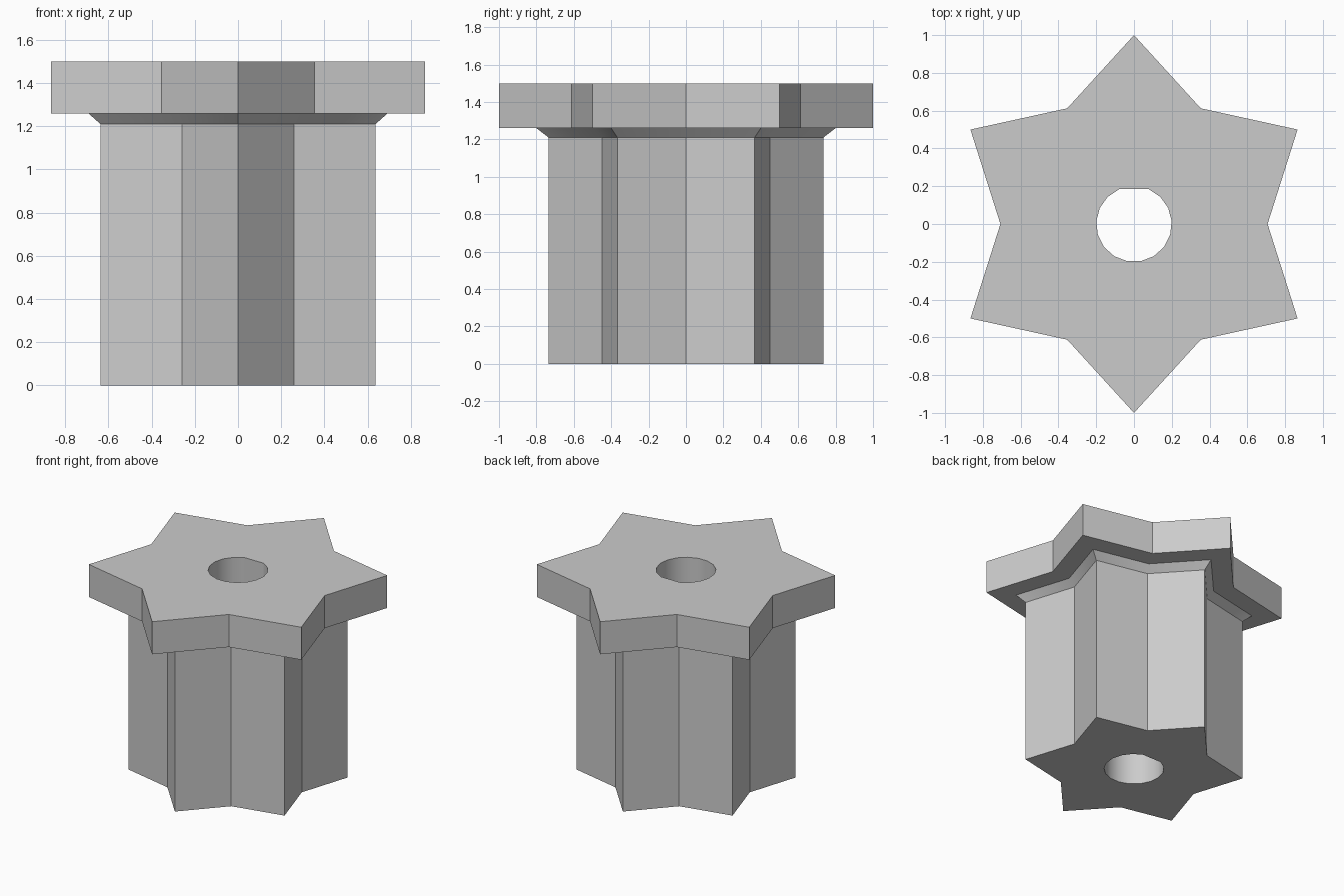
import bpy
import bmesh
from math import cos, sin, radians

cube = bpy.data.objects.get("Cube")
if cube:
    bpy.data.objects.remove(cube, do_unlink=True)

INNER = 0.7071   # valley radius relative to tip radius

grey = bpy.data.materials.new("plain_grey")
grey.use_nodes = True
colour = (0.6, 0.6, 0.6, 1)
grey.diffuse_color = colour
grey.node_tree.nodes["Principled BSDF"].inputs["Base Color"].default_value = colour


def star(radius):
    """Six-pointed outline with a tip towards +y."""
    outline = []
    for i in range(12):
        r = radius * (INNER if i % 2 else 1)
        a = radians(90 + 30 * i)
        outline.append((r * cos(a), r * sin(a)))
    return outline


def loft(name, sections):
    """Closed solid through outlines stacked at given heights."""
    bm = bmesh.new()
    rings = [[bm.verts.new((x, y, z)) for x, y in outline] for outline, z in sections]
    bm.faces.new(rings[0][::-1])
    bm.faces.new(rings[-1])
    n = len(rings[0])
    for low, high in zip(rings, rings[1:]):
        for i in range(n):
            j = (i + 1) % n
            bm.faces.new((low[i], low[j], high[j], high[i]))
    bmesh.ops.recalc_face_normals(bm, faces=bm.faces)
    mesh = bpy.data.meshes.new(name)
    bm.to_mesh(mesh)
    bm.free()
    mesh.materials.append(grey)
    obj = bpy.data.objects.new(name, mesh)
    bpy.context.collection.objects.link(obj)
    return obj


# Star-shaped column, sloped collar and wide flange in one solid
body = loft("star_bushing", [
    (star(0.735), 0), (star(0.735), 1.21), (star(0.8), 1.26),
    (star(1), 1.26), (star(1), 1.5),
])

# D-shaped through bore: an arc closed by a flat on the +y side
start, end, steps = 113, 427, 15
bore_outline = []
for i in range(steps + 1):
    a = radians(start + (end - start) * i / steps)
    bore_outline.append((0.2 * cos(a), 0.2 * sin(a)))
bore = loft("bore_cutter", [(bore_outline, -0.1), (bore_outline, 1.6)])
bore.hide_render = True

cut = body.modifiers.new("bore", 'BOOLEAN')
cut.operation = 'DIFFERENCE'
cut.solver = 'EXACT'
cut.object = bore

bpy.ops.object.select_all(action='DESELECT')
body.select_set(True)
bpy.context.view_layer.objects.active = body
bpy.ops.object.modifier_apply(modifier=cut.name)
bpy.data.objects.remove(bore, do_unlink=True)

# Round bore wall, crisp edges elsewhere
bpy.ops.object.shade_smooth_by_angle(angle=radians(30))
